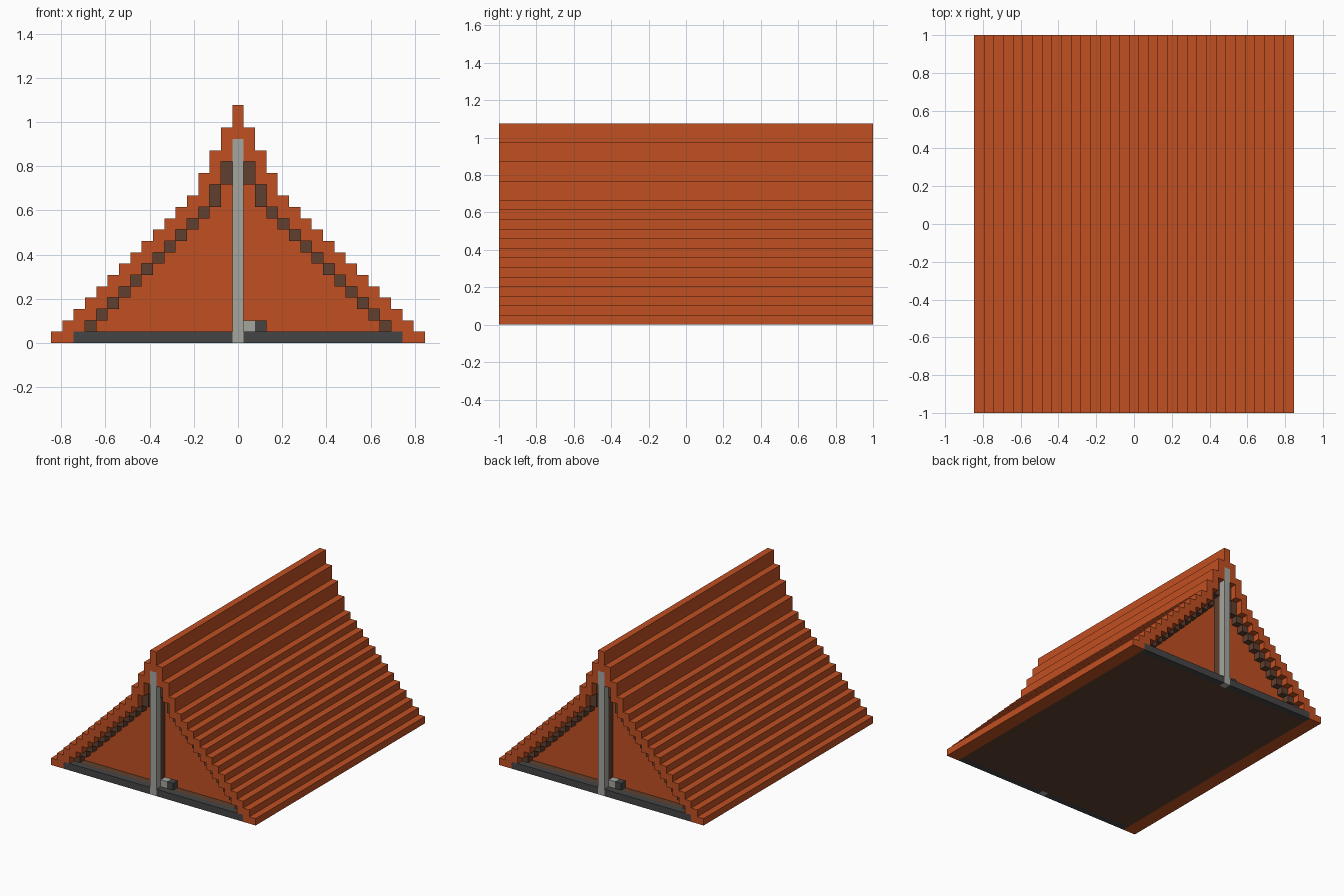
import bpy, bmesh

cube = bpy.data.objects.get("Cube")
if cube:
    bpy.data.objects.remove(cube, do_unlink=True)

U = 2 / 39          # one block
END = 19.5          # half length in blocks


def material(name, rgb):
    m = bpy.data.materials.new(name)
    m.use_nodes = True
    m.diffuse_color = (*rgb, 1)
    m.node_tree.nodes["Principled BSDF"].inputs["Base Color"].default_value = (*rgb, 1)
    return m


ORANGE = material("orange canvas", (0.53, 0.08, 0.016))
BROWN = material("brown lining", (0.115, 0.051, 0.029))
CHARCOAL = material("charcoal", (0.06, 0.06, 0.06))
GREY = material("light grey", (0.38, 0.38, 0.35))


def finish(name, bm, mat):
    bmesh.ops.recalc_face_normals(bm, faces=bm.faces)
    bmesh.ops.scale(bm, vec=(U, U, U), verts=bm.verts)
    mesh = bpy.data.meshes.new(name)
    bm.to_mesh(mesh)
    bm.free()
    mesh.materials.append(mat)
    obj = bpy.data.objects.new(name, mesh)
    bpy.context.collection.objects.link(obj)
    return obj


def prism(name, outline, y0, y1, mat):
    """Extrude an x-z outline along y."""
    bm = bmesh.new()
    face = bm.faces.new([bm.verts.new((x, y0, z)) for x, z in outline])
    ext = bmesh.ops.extrude_face_region(bm, geom=[face], use_keep_orig=True)
    moved = [v for v in ext["geom"] if isinstance(v, bmesh.types.BMVert)]
    bmesh.ops.translate(bm, vec=(0, y1 - y0, 0), verts=moved)
    return finish(name, bm, mat)


def boxes(name, specs, mat):
    """Join boxes given as x0, x1, y0, y1, z0, z1."""
    bm = bmesh.new()
    for x0, x1, y0, y1, z0, z1 in specs:
        made = bmesh.ops.create_cube(bm, size=1)["verts"]
        bmesh.ops.scale(bm, vec=(x1 - x0, y1 - y0, z1 - z0), verts=made)
        bmesh.ops.translate(bm, vec=((x0 + x1) / 2, (y0 + y1) / 2, (z0 + z1) / 2), verts=made)
    return finish(name, bm, mat)


def stair(heights):
    """Symmetric stepped line, left to right, from heights per column."""
    right = []
    for c, h in enumerate(heights):
        if c:
            right.append((c - 0.5, h))
        right.append((c + 0.5, h))
    return [(-x, z) for x, z in reversed(right)] + right


# Stepped canvas roof
tops = [21, 19, 17, 15] + list(range(13, 0, -1))
under = [18, 16, 14, 12] + list(range(11, 0, -1))      # columns 0 to 14
outer = [(-16.5, 0)] + stair(tops) + [(16.5, 0)]
inner = [(-14.5, 0)] + stair(under) + [(14.5, 0)]
prism("roof", outer + inner[::-1], -END, END, ORANGE)

# Floor slab
boxes("floor", [(-14.5, 14.5, -END + 1, END - 1, 0, 1)], BROWN)

# Both ends, the back being the front turned half round
for label, s in (("front", -1), ("back", 1)):
    def span(a, b):
        return tuple(sorted((s * (END - a), s * (END - b))))

    # End wall of canvas
    prism(label + "_wall", [(-13.5, 1)] + stair(under[:14]) + [(13.5, 1)], *span(2, 3), ORANGE)

    # Brown frame following the roof, with a centre post
    frame = [(-0.5, 0.5, *span(1, 2), 1, 18)]
    for c in range(1, 14):
        for x in (c, -c):
            frame.append((x - 0.5, x + 0.5, *span(1, 2), under[c + 1], under[c]))
    boxes(label + "_frame", frame, BROWN)

    # Tent pole and the sill on either side of it
    boxes(label + "_pole", [(-0.5, 0.5, *span(0, 1), 0, 18)], GREY)
    boxes(label + "_sill", [(-14.5, -0.5, *span(0, 1), 0, 1),
                            (0.5, 14.5, *span(0, 1), 0, 1)], CHARCOAL)

    # Small lamp beside the post
    for part, c, mat in (("lamp_lens", 1, GREY), ("lamp_body", 2, CHARCOAL)):
        x = -s * c
        boxes(label + "_" + part, [(x - 0.5, x + 0.5, *span(1, 2), 1, 2)], mat)
